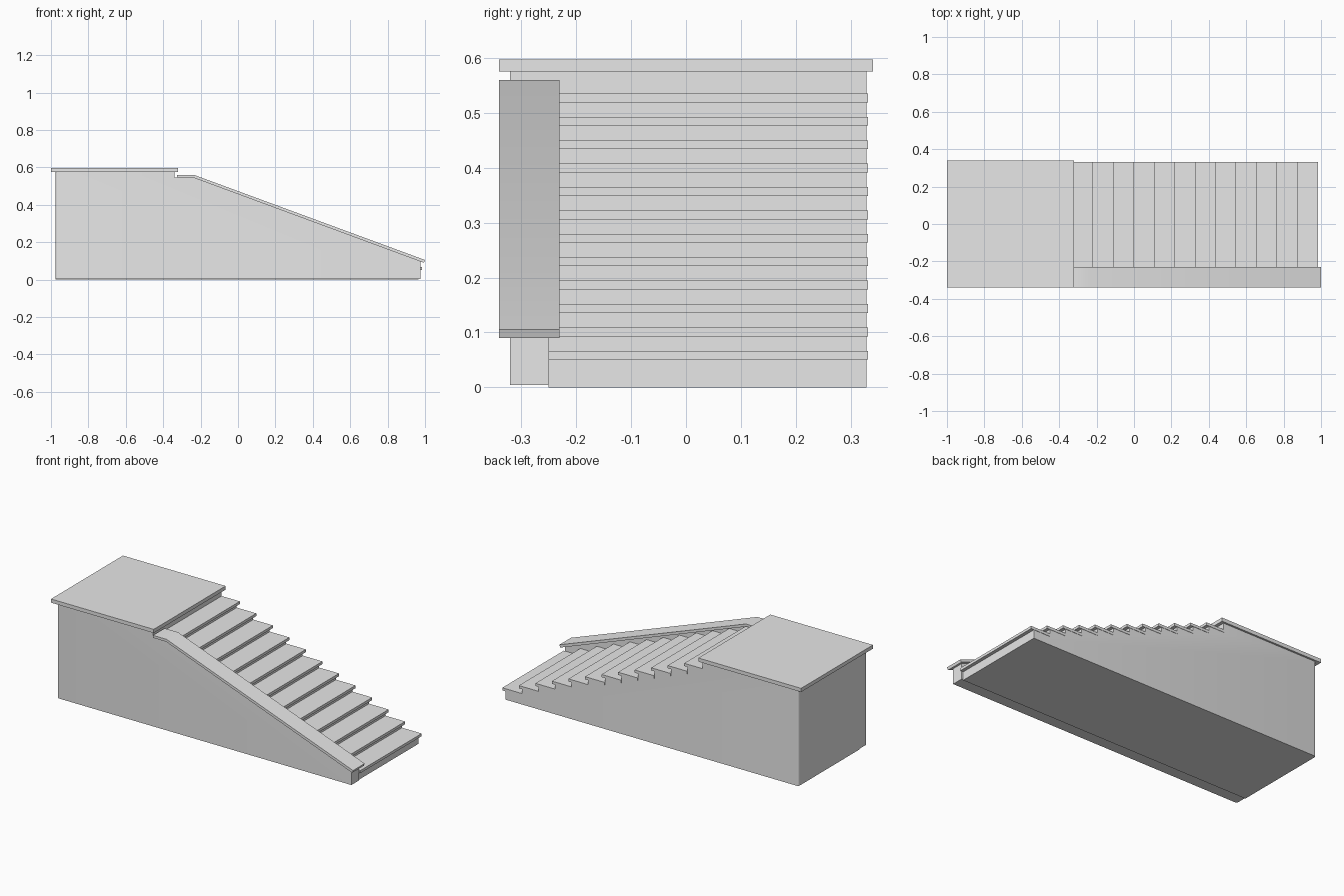
import bpy
import bmesh

cube = bpy.data.objects.get("Cube")
if cube:
    bpy.data.objects.remove(cube, do_unlink=True)

stone = bpy.data.materials.new("light_grey_stone")
stone.use_nodes = True
GREY = (0.8, 0.8, 0.8, 1)
stone.diffuse_color = GREY
stone.node_tree.nodes["Principled BSDF"].inputs["Base Color"].default_value = GREY


def extrude_profile(name, points, y0, y1, round_y=None):
    """Extrude an x-z outline from y0 to y1; round_y rounds the rear vertical corner there."""
    bm = bmesh.new()
    face = bm.faces.new([bm.verts.new((x, y0, z)) for x, z in points])
    moved = bmesh.ops.extrude_face_region(bm, geom=[face])["geom"]
    verts = [g for g in moved if isinstance(g, bmesh.types.BMVert)]
    bmesh.ops.translate(bm, verts=verts, vec=(0, y1 - y0, 0))
    if round_y is not None:
        left = min(x for x, z in points)
        corner = [e for e in bm.edges
                  if all(abs(v.co.x - left) < 1e-4 and abs(v.co.y - round_y) < 1e-4 for v in e.verts)]
        bmesh.ops.bevel(bm, geom=corner, offset=0.012, segments=4, profile=0.5, affect='EDGES')
    bmesh.ops.recalc_face_normals(bm, faces=bm.faces[:])
    mesh = bpy.data.meshes.new(name)
    bm.to_mesh(mesh)
    bm.free()
    mesh.materials.append(stone)
    obj = bpy.data.objects.new(name, mesh)
    bpy.context.collection.objects.link(obj)
    bpy.ops.object.select_all(action='DESELECT')
    obj.select_set(True)
    bpy.context.view_layer.objects.active = obj
    bpy.ops.object.shade_smooth_by_angle(angle=0.5)
    return obj


STEPS = 12
RUN, RISE = 0.1095, 0.0426
NOSE_X, TOP_Z = -0.22, 0.535     # nosing of the highest tread
THICK, OVERHANG = 0.016, 0.02
BACK, FRONT, INNER = 0.329, -0.32, -0.25
REAR_X, LANDING_X, LANDING_Z = -0.975, -0.34, 0.575

# Stepped body under the landing and the treads
outline = [(REAR_X, 0), (REAR_X, LANDING_Z), (LANDING_X, LANDING_Z)]
riser = LANDING_X
for i in range(STEPS):
    z = TOP_Z - RISE * i - THICK
    nose = NOSE_X + RUN * i
    outline += [(riser, z), (nose - OVERHANG, z)]
    # Overhanging tread slab
    extrude_profile(f"tread_{i + 1}", [(riser, z), (riser, z + THICK), (nose, z + THICK), (nose, z)],
                    INNER, 0.331)
    riser = nose - OVERHANG
outline.append((riser, 0))
extrude_profile("stair_body", outline, INNER, BACK, BACK)

# Solid side wall along the front
extrude_profile("side_wall", [(REAR_X, 0.004), (REAR_X, LANDING_Z), (LANDING_X, LANDING_Z),
                              (LANDING_X, 0.547), (-0.238, 0.547), (0.975, 0.098), (0.975, 0.004)],
                FRONT, INNER, FRONT)

# Sloping coping on the side wall
extrude_profile("wall_coping", [(-0.325, 0.545), (-0.325, 0.56), (-0.235, 0.56),
                                (1.0, 0.105), (0.994, 0.09), (-0.238, 0.545)], -0.34, -0.23)

# Landing slab
extrude_profile("landing_slab", [(-1, LANDING_Z), (-1, 0.597), (-0.32, 0.597), (-0.32, LANDING_Z)],
                -0.34, 0.34)
